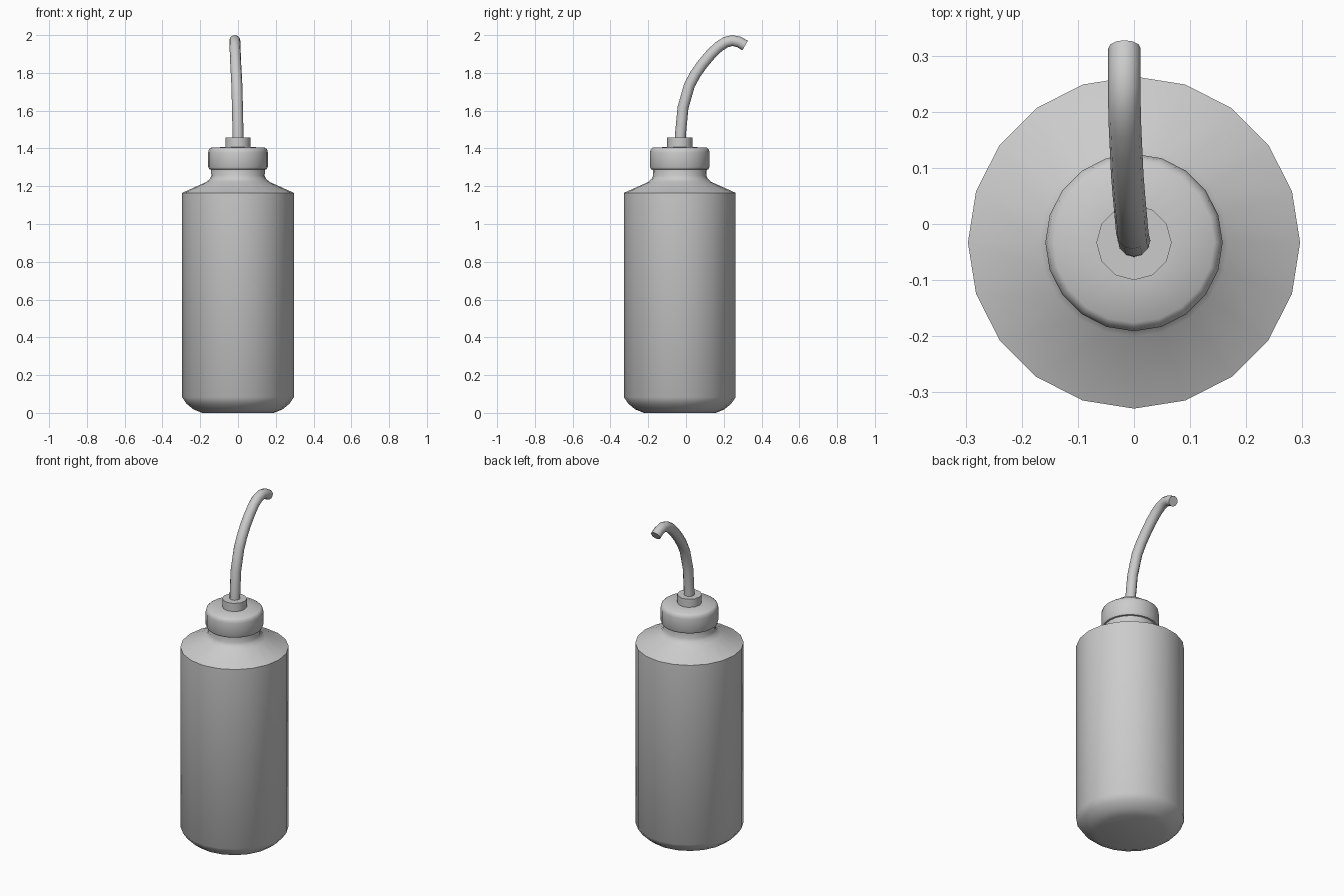
import bpy, bmesh, math
from mathutils import Vector

if "Cube" in bpy.data.objects:
    bpy.data.objects.remove(bpy.data.objects["Cube"])

CY = -0.033  # bottle axis sits slightly forward because the straw leans back

grey = bpy.data.materials.new("plain grey")
grey.diffuse_color = (0.6, 0.6, 0.6, 1)
grey.use_nodes = True
grey.node_tree.nodes["Principled BSDF"].inputs["Base Color"].default_value = grey.diffuse_color


def finish(name, bm, angle):
    bmesh.ops.recalc_face_normals(bm, faces=bm.faces)
    me = bpy.data.meshes.new(name)
    bm.to_mesh(me)
    bm.free()
    me.materials.append(grey)
    ob = bpy.data.objects.new(name, me)
    bpy.context.collection.objects.link(ob)
    bpy.ops.object.select_all(action='DESELECT')
    bpy.context.view_layer.objects.active = ob
    ob.select_set(True)
    bpy.ops.object.shade_smooth_by_angle(angle=math.radians(angle))
    return ob


def skin(name, rings, angle):
    """Bridge equal rings of points and close both ends."""
    bm = bmesh.new()
    loops = [[bm.verts.new(p) for p in r] for r in rings]
    n = len(loops[0])
    for a, b in zip(loops, loops[1:]):
        for i in range(n):
            j = (i + 1) % n
            bm.faces.new((a[i], a[j], b[j], b[i]))
    bm.faces.new(loops[0])
    bm.faces.new(loops[-1])
    return finish(name, bm, angle)


def lathe(name, profile, sides, angle):
    rings = []
    for r, z in profile:
        rings.append([(r * math.cos(2 * math.pi * i / sides),
                       CY + r * math.sin(2 * math.pi * i / sides), z)
                      for i in range(sides)])
    return skin(name, rings, angle)


# Bottle body with rounded foot, sloping shoulder and neck
lathe("bottle_body", [(0.19, 0.0), (0.235, 0.018), (0.272, 0.048), (0.296, 0.083),
                      (0.296, 1.165), (0.168, 1.222), (0.15, 1.238), (0.141, 1.255),
                      (0.144, 1.30)], 20, 50)

# Screw cap with softened rims
lathe("cap", [(0.143, 1.288), (0.152, 1.29), (0.158, 1.302), (0.158, 1.378),
              (0.154, 1.395), (0.143, 1.404), (0.06, 1.408)], 20, 50)

# Collar holding the straw
lathe("straw_collar", [(0.067, 1.40), (0.067, 1.457)], 12, 40)

# Curved straw swept along a bent path
path = [Vector(p) for p in [
    (0, -0.031, 1.42), (0, -0.029, 1.48), (-0.003, -0.016, 1.616),
    (-0.006, 0.018, 1.735), (-0.009, 0.05, 1.794), (-0.012, 0.087, 1.846),
    (-0.014, 0.13, 1.897), (-0.016, 0.172, 1.938), (-0.017, 0.21, 1.962),
    (-0.017, 0.245, 1.971), (-0.017, 0.28, 1.964), (-0.017, 0.313, 1.945)]]
rings = []
for k, p in enumerate(path):
    t = (path[min(k + 1, len(path) - 1)] - path[max(k - 1, 0)]).normalized()
    side = Vector((1, 0, 0))
    side = (side - t * side.dot(t)).normalized()
    up = t.cross(side)
    rings.append([p + 0.029 * (side * math.cos(a) + up * math.sin(a))
                  for a in (2 * math.pi * i / 12 for i in range(12))])
skin("straw", rings, 40)
